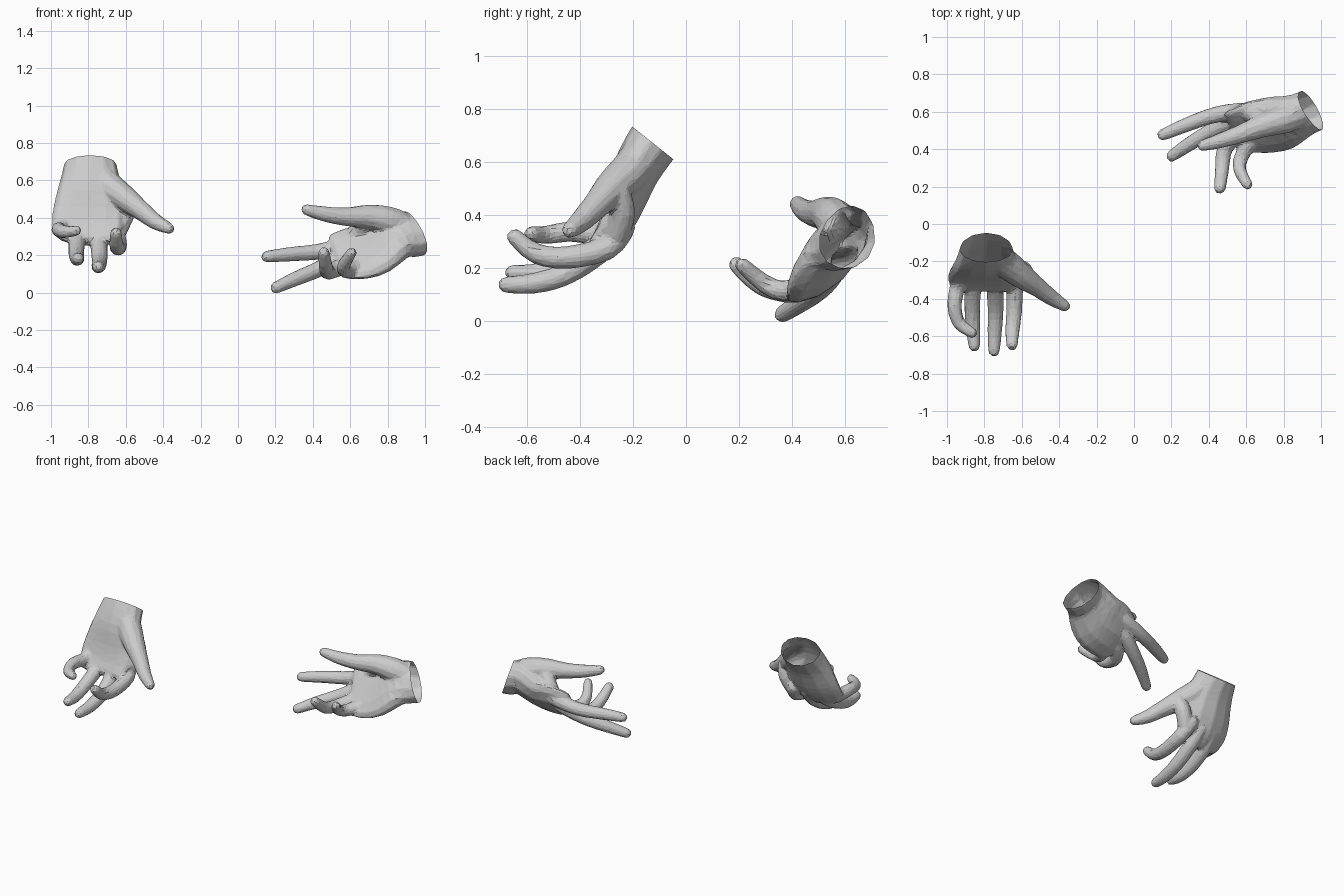
import bpy, bmesh, math
from mathutils import Vector

SIDES = 12


def spline(rows, steps=3):
    """Catmull-Rom resampling of rows of numbers."""
    pts = [rows[0]] + rows + [rows[-1]]
    out = []
    for i in range(1, len(pts) - 2):
        a, b, c, d = pts[i - 1:i + 3]
        for s in range(steps):
            t = s / steps
            out.append([0.5 * (2 * q + (r - p) * t + (2 * p - 5 * q + 4 * r - s4) * t * t
                               + (3 * q - p - 3 * r + s4) * t ** 3)
                        for p, q, r, s4 in zip(a, b, c, d)])
    return out + [list(rows[-1])]


def loft(bm, rows, wide, arch=0):
    """Round-ended tube through (x, y, z, half width, half thickness) rows; arch cups it."""
    rows = spline([list(r) for r in rows])
    centres = [Vector(r[:3]) for r in rows]
    n = len(rows)
    rings = []

    def ring(c, t, w, h):
        side = (Vector(wide) - t * t.dot(Vector(wide))).normalized()
        up = t.cross(side)
        verts = []
        for k in range(SIDES):
            u, v = math.cos(2 * math.pi * k / SIDES), math.sin(2 * math.pi * k / SIDES)
            verts.append(bm.verts.new(c + side * w * u + up * (h * v + arch * (w - h) * u * u)))
        rings.append(verts)

    def cap(i, t, sign, angles):
        w, h = rows[i][3:]
        for a in map(math.radians, angles):
            ring(centres[i] + t * sign * h * math.sin(a), t, w - h * (1 - math.cos(a)), h * math.cos(a))

    cap(0, (centres[1] - centres[0]).normalized(), -1, (68, 36))
    for i, r in enumerate(rows):
        t = (centres[min(i + 1, n - 1)] - centres[max(i - 1, 0)]).normalized()
        ring(centres[i], t, r[3], r[4])
    cap(n - 1, t, 1, (36, 68))
    for a, b in zip(rings, rings[1:]):
        for k in range(SIDES):
            j = (k + 1) % SIDES
            bm.faces.new((a[k], a[j], b[j], b[k]))
    bm.faces.new(rings[0][::-1])
    bm.faces.new(rings[-1])


def hand(name, wide, arch, wrist, axis, palm, thumb, web, fingers):
    bm = bmesh.new()
    # palm, with forearm stub that is trimmed later
    stub = Vector(wrist[:3]) + Vector(axis).normalized() * 0.08
    loft(bm, [(*stub, *wrist[3:]), wrist] + palm, wide, arch)
    # thumb and the web of skin behind it
    loft(bm, [(*p, p[3]) for p in thumb], wide)
    loft(bm, [(*p, p[3]) for p in web], wide)
    # four fingers, rooted inside the palm
    for pts, size in fingers:
        rad = [0.045, 0.046, 0.043, 0.039, 0.032]
        tip, prev = Vector(pts[-1]), Vector(pts[-2])
        pts[-1] = tuple(tip + (tip - prev).normalized() * 0.012)
        loft(bm, [(*p, r * size, r * size) for p, r in zip(pts, rad)], wide)
    bmesh.ops.recalc_face_normals(bm, faces=bm.faces)
    me = bpy.data.meshes.new(name)
    bm.to_mesh(me)
    bm.free()
    ob = bpy.data.objects.new(name, me)
    bpy.context.collection.objects.link(ob)

    # fuse the parts into one skin, then reduce to facets
    m = ob.modifiers.new("fuse", 'REMESH')
    m.mode = 'VOXEL'
    m.voxel_size = 0.008
    m = ob.modifiers.new("soften", 'SMOOTH')
    m.factor = 0.5
    m.iterations = 8
    m = ob.modifiers.new("facets", 'DECIMATE')
    m.ratio = 0.06
    bpy.ops.object.select_all(action='DESELECT')
    bpy.context.view_layer.objects.active = ob
    ob.select_set(True)
    bpy.ops.object.convert(target='MESH')

    # open wrist
    bm = bmesh.new()
    bm.from_mesh(ob.data)
    bmesh.ops.bisect_plane(bm, geom=bm.verts[:] + bm.edges[:] + bm.faces[:],
                           plane_co=wrist[:3], plane_no=axis, clear_outer=True)
    for f in bm.faces:
        f.smooth = False
    bm.to_mesh(ob.data)
    bm.free()


# hand hanging down with its palm to the front
hand("lowered_hand", (1, 0, 0), 0.25,
     (-0.79, -0.125, 0.672, 0.143, 0.10), (0, 0.62, 0.78),
     [(-0.79, -0.19, 0.56, 0.17, 0.09),
      (-0.80, -0.235, 0.43, 0.19, 0.073),
      (-0.805, -0.275, 0.345, 0.192, 0.06),
      (-0.805, -0.315, 0.295, 0.172, 0.046)],
     [(-0.745, -0.165, 0.63, 0.075), (-0.68, -0.215, 0.56, 0.078), (-0.60, -0.28, 0.50, 0.068),
      (-0.52, -0.335, 0.44, 0.053), (-0.44, -0.395, 0.378, 0.043),
      (-0.37, -0.438, 0.343, 0.031)],
     [(-0.585, -0.26, 0.48, 0.05), (-0.605, -0.24, 0.41, 0.05), (-0.64, -0.26, 0.33, 0.048)],
     [([(-0.67, -0.235, 0.35), (-0.64, -0.30, 0.275), (-0.64, -0.45, 0.24),
        (-0.65, -0.565, 0.255), (-0.652, -0.635, 0.31)], 1),
      ([(-0.76, -0.25, 0.35), (-0.745, -0.33, 0.26), (-0.74, -0.46, 0.175),
        (-0.745, -0.58, 0.142), (-0.748, -0.665, 0.138)], 1),
      ([(-0.85, -0.25, 0.36), (-0.86, -0.33, 0.28), (-0.865, -0.46, 0.21),
        (-0.86, -0.57, 0.18), (-0.855, -0.64, 0.182)], 0.98),
      ([(-0.925, -0.27, 0.38), (-0.945, -0.34, 0.335), (-0.96, -0.44, 0.338),
        (-0.935, -0.53, 0.325), (-0.875, -0.575, 0.33)], 0.9)])

# hand reaching sideways with its thumb on top
hand("reaching_hand", (0, 0.69, 0.72), -0.25,
     (0.945, 0.61, 0.31, 0.135, 0.105), (0.85, 0.4, 0.3),
     [(0.86, 0.575, 0.30, 0.152, 0.095),
      (0.74, 0.545, 0.222, 0.19, 0.078),
      (0.64, 0.535, 0.193, 0.193, 0.062),
      (0.56, 0.52, 0.178, 0.175, 0.047)],
     [(0.88, 0.585, 0.36, 0.072), (0.80, 0.56, 0.385, 0.078), (0.70, 0.53, 0.405, 0.066),
      (0.58, 0.485, 0.405, 0.051), (0.46, 0.445, 0.42, 0.041),
      (0.368, 0.42, 0.443, 0.031)],
     [(0.69, 0.555, 0.38, 0.052), (0.635, 0.59, 0.32, 0.05), (0.59, 0.60, 0.265, 0.048)],
     [([(0.65, 0.60, 0.27), (0.55, 0.602, 0.245), (0.42, 0.58, 0.217),
        (0.28, 0.53, 0.205), (0.166, 0.482, 0.193)], 1),
      ([(0.65, 0.55, 0.22), (0.54, 0.55, 0.18), (0.42, 0.50, 0.12),
        (0.30, 0.43, 0.07), (0.212, 0.37, 0.03)], 1),
      ([(0.63, 0.50, 0.17), (0.55, 0.475, 0.138), (0.485, 0.40, 0.11),
        (0.47, 0.285, 0.135), (0.46, 0.20, 0.205)], 0.98),
      ([(0.67, 0.47, 0.15), (0.62, 0.43, 0.127), (0.575, 0.36, 0.115),
        (0.565, 0.29, 0.145), (0.602, 0.22, 0.205)], 0.9)])
